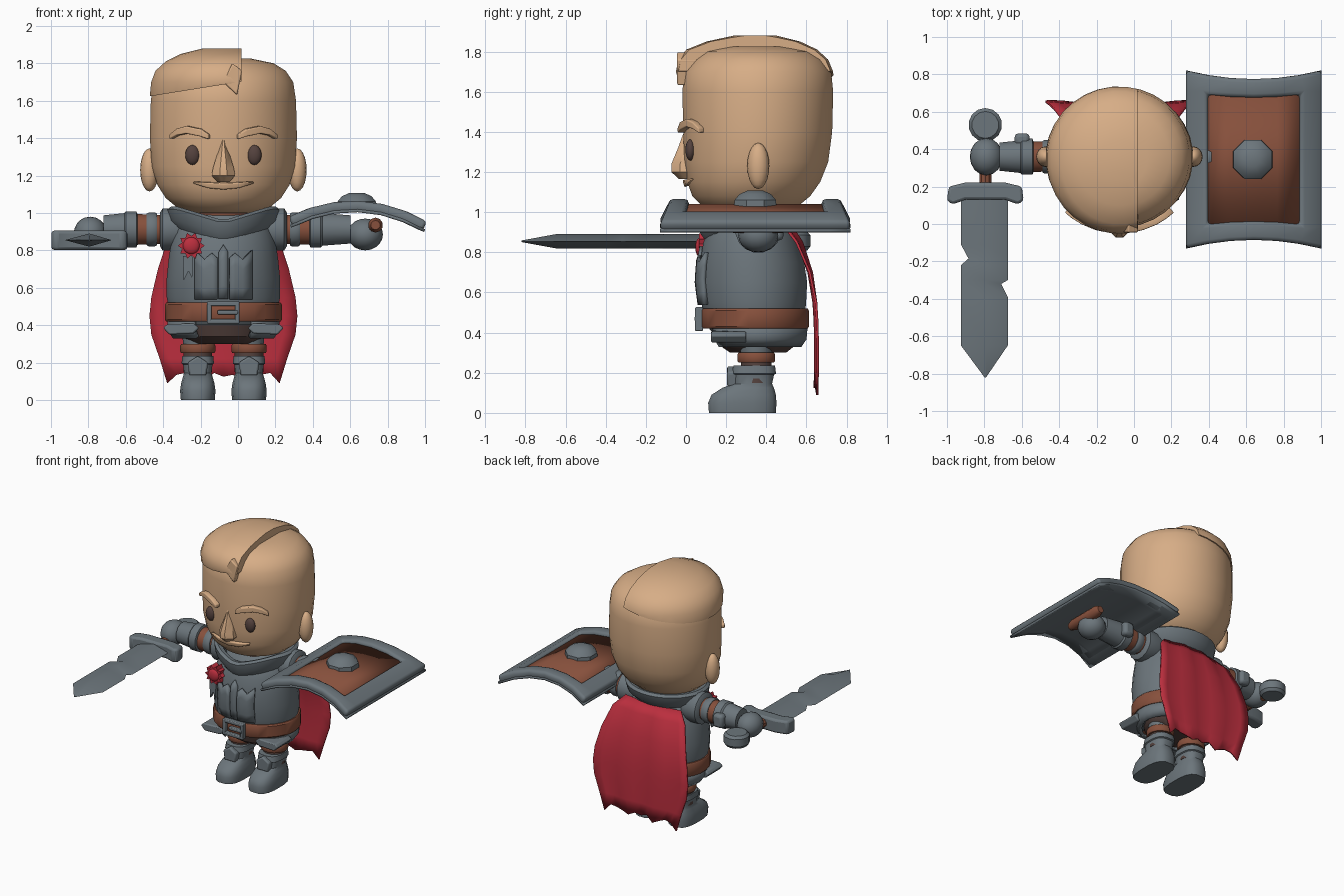
import bpy, bmesh, math
from mathutils import Vector

if "Cube" in bpy.data.objects:
    bpy.data.objects.remove(bpy.data.objects["Cube"], do_unlink=True)

CX = -0.078  # middle of the body


def material(name, rgb):
    m = bpy.data.materials.new(name)
    m.use_nodes = True
    m.diffuse_color = (*rgb, 1)
    m.node_tree.nodes["Principled BSDF"].inputs["Base Color"].default_value = (*rgb, 1)
    return m


SKIN = material("skin", (0.68, 0.42, 0.24))
STEEL = material("steel", (0.15, 0.18, 0.20))
LEATHER = material("leather", (0.24, 0.08, 0.045))
DARK = material("dark_brown", (0.09, 0.055, 0.048))
RED = material("red_cloth", (0.50, 0.028, 0.048))


def finish(name, bm, mat, bevel=0, solid=0):
    bmesh.ops.recalc_face_normals(bm, faces=bm.faces)
    for f in bm.faces:
        f.smooth = True
    for e in bm.edges:
        e.smooth = e.calc_face_angle(0) < math.radians(35)
    me = bpy.data.meshes.new(name)
    bm.to_mesh(me)
    bm.free()
    me.materials.append(mat)
    ob = bpy.data.objects.new(name, me)
    bpy.context.collection.objects.link(ob)
    if solid:
        md = ob.modifiers.new("thickness", "SOLIDIFY")
        md.thickness, md.offset = solid, 0
    if bevel:
        md = ob.modifiers.new("bevel", "BEVEL")
        md.width, md.segments = bevel, 2
        md.limit_method = "ANGLE"
        md.angle_limit = math.radians(40)
    return ob


def skin_rings(bm, rings, caps=True):
    rows = [[bm.verts.new(p) for p in r] for r in rings]
    n = len(rows[0])
    for a, b in zip(rows, rows[1:]):
        for i in range(n):
            j = (i + 1) % n
            bm.faces.new((a[i], a[j], b[j], b[i]))
    if caps:
        bm.faces.new(rows[0])
        bm.faces.new(rows[-1])


def loft_bm(rings, n=28, power=2, cx=CX):
    """Rings are (z, half width, front y, back y)."""
    bm = bmesh.new()
    out = []
    for z, rx, yf, yb in rings:
        ring = []
        for i in range(n):
            a = 2 * math.pi * (i + 0.5) / n
            c, s = (math.copysign(abs(t) ** (2 / power), t) for t in (math.cos(a), math.sin(a)))
            ring.append((cx + rx * c, (yf + yb) / 2 + (yb - yf) / 2 * s, z))
        out.append(ring)
    skin_rings(bm, out)
    return bm


def loft(name, rings, mat, n=28, power=2, cx=CX, bevel=0):
    return finish(name, loft_bm(rings, n, power, cx), mat, bevel)


def lathe(name, origin, axis, profile, mat, n=16, bevel=0):
    """Profile is (distance along axis, radius)."""
    q = Vector(axis).to_track_quat("Z", "Y")
    bm = bmesh.new()
    skin_rings(bm, [[Vector(origin) + q @ Vector((r * math.cos(a), r * math.sin(a), t))
                     for a in (2 * math.pi * (i + 0.5) / n for i in range(n))] for t, r in profile])
    return finish(name, bm, mat, bevel)


def prism(name, pts, plane, d0, d1, mat, bevel=0):
    place = {"XY": lambda p, d: (p[0], p[1], d), "XZ": lambda p, d: (p[0], d, p[1])}[plane]
    bm = bmesh.new()
    skin_rings(bm, [[place(p, d) for p in pts] for d in (d0, d1)])
    return finish(name, bm, mat, bevel)


def box(name, x, y, z, mat, bevel=0.01):
    return prism(name, [(x[0], z[0]), (x[1], z[0]), (x[1], z[1]), (x[0], z[1])], "XZ", *y, mat, bevel)


def ball(name, centre, size, mat):
    bm = bmesh.new()
    bmesh.ops.create_uvsphere(bm, u_segments=16, v_segments=10, radius=1)
    for v in bm.verts:
        v.co = Vector(centre) + Vector(a * b for a, b in zip(v.co, size))
    return finish(name, bm, mat)


def sheet(name, rows, mat, solid, bevel=0, keep=lambda i, j: True):
    bm = bmesh.new()
    g = [[bm.verts.new(p) for p in r] for r in rows]
    for i in range(len(g) - 1):
        for j in range(len(g[0]) - 1):
            if keep(i, j):
                bm.faces.new((g[i][j], g[i][j + 1], g[i + 1][j + 1], g[i + 1][j]))
    bmesh.ops.delete(bm, geom=[v for v in bm.verts if not v.link_faces], context="VERTS")
    return finish(name, bm, mat, bevel, solid)


def front_y(rings, dx, z):
    for a, b in zip(rings, rings[1:]):
        if a[0] <= z <= b[0]:
            t = (z - a[0]) / (b[0] - a[0])
            _, rx, yf, yb = (p + (q - p) * t for p, q in zip(a, b))
            return (yf + yb) / 2 - (yb - yf) / 2 * math.sqrt(max(0, 1 - (dx / rx) ** 2))
    return 0


def panel(name, rings, cols, side, off, solid, mat, bevel=0):
    """Plate lying on a lofted front; columns are (offset, low z, high z)."""
    rows = []
    for dx, z0, z1 in cols:
        zs = [z0 + (z1 - z0) * k / 4 for k in range(5)]
        rows.append([(CX + side * dx, front_y(rings, dx, z) - off, z) for z in zs])
    return sheet(name, rows, mat, solid, bevel)


# Head and swept hair
HEAD = [(1.0, .17, .14, .5), (1.03, .25, .08, .56), (1.08, .31, .03, .62), (1.15, .355, .005, .67),
        (1.25, .385, -.01, .71), (1.4, .395, -.015, .73), (1.6, .39, -.02, .735),
        (1.70, .375, -.01, .725), (1.76, .335, .04, .68), (1.80, .27, .09, .62), (1.825, .15, .2, .5)]
HAIR = [(1.58, .392, -.025, .737), (1.64, .394, -.035, .738), (1.7, .388, -.052, .735),
        (1.76, .365, -.04, .71), (1.81, .31, .0, .655), (1.85, .23, .1, .57), (1.88, .11, .24, .45)]
loft("head", HEAD, SKIN, 32)
bm = loft_bm(HAIR, 32)
for point, normal in (((.02, 0, 0), (1, 0, 0)), ((-.37, 0, 1.64), (.16, 0, -1))):
    bmesh.ops.bisect_plane(bm, geom=bm.verts[:] + bm.edges[:] + bm.faces[:], plane_co=point,
                           plane_no=normal, clear_outer=True)
    bmesh.ops.holes_fill(bm, edges=[e for e in bm.edges if e.is_boundary])
finish("swept_hair", bm, SKIN)
prism("hair_lock", [(-.08, 1.70), (-.005, 1.63), (.022, 1.76), (-.03, 1.8)], "XZ", -.045, .08, SKIN, .008)

# Face
loft("nose", [(1.165, .035, -.04, .06), (1.2, .07, -.08, .06), (1.24, .062, -.08, .06),
              (1.32, .035, -.045, .06), (1.39, .012, -.018, .06)], SKIN, 8, 1.5)
panel("lip", HEAD, [(-.155, 1.162, 1.168), (-.08, 1.138, 1.164), (0, 1.13, 1.16),
                    (.08, 1.138, 1.164), (.155, 1.162, 1.168)], 1, .005, .03, SKIN)
for side, tag in ((-1, "right"), (1, "left")):
    ball(tag + "_eye", (CX + side * .165, .022, 1.31), (.039, .025, .053), DARK)
    panel(tag + "_brow", HEAD, [(.075, 1.395, 1.42), (.12, 1.41, 1.45), (.19, 1.425, 1.465),
                                (.24, 1.415, 1.45), (.275, 1.395, 1.42)], side, .01, .05, SKIN, .008)
    ball(tag + "_ear", (CX + side * .395, .36, 1.23), (.05, .055, .115), SKIN)

# Torso, neck and collar
TORSO = [(.40, .26, .13, .56), (.45, .285, .09, .59), (.55, .305, .075, .60), (.65, .305, .062, .605),
         (.75, .295, .068, .59), (.85, .28, .085, .56), (.93, .25, .12, .53), (1.0, .18, .18, .47)]
loft("torso", TORSO, STEEL)
loft("neck", [(.9, .18, .18, .5), (1.04, .18, .16, .5)], LEATHER)
collar = loft("collar", [(.92, .25, .1, .54), (.96, .29, .07, .58), (1.02, .30, .06, .6),
                         (1.035, .28, .08, .58), (1.03, .25, .11, .55), (.97, .2, .15, .5)], STEEL, 32)
for v in collar.data.vertices:
    if v.co.y < .33:
        v.co.z -= .075 * max(0, 1 - abs(v.co.x - CX) / .25)

# Chest plates
for side, tag in ((-1, "right"), (1, "left")):
    panel(tag + "_chest_plate", TORSO, [(.032, .54, .76), (.06, .54, .785), (.1, .54, .75), (.15, .54, .8)],
          side, .008, .025, STEEL)
panel("chest_ridge", TORSO, [(-.025, .54, .79), (0, .54, .83), (.025, .54, .79)], 1, .004, .02, STEEL)

# Rosette and ribbon
star = [(-.25 + r * math.cos(a), .825 + r * math.sin(a))
        for k in range(20) for r, a in [((.072, .052)[k % 2], math.pi * k / 10)]]
prism("rosette", star, "XZ", .065, .13, RED)
ball("rosette_button", (-.25, .066, .825), (.045, .02, .045), RED)
prism("ribbon", [(-.295, .77), (-.24, .77), (-.245, .65), (-.265, .69), (-.29, .64)], "XZ", .08, .11, STEEL)

# Belt and buckle
loft("belt", [(.42, .308, .075, .608), (.43, .315, .068, .614), (.51, .315, .068, .614),
              (.52, .308, .075, .608)], LEATHER)
for k, z in enumerate((.42, .515)):
    box("buckle_bar_%d" % k, (-.165, .008), (.045, .085), (z - .012, z + .012), STEEL, .006)
for k, x in enumerate((-.153, -.004)):
    box("buckle_side_%d" % k, (x - .012, x + .012), (.045, .085), (.41, .525), STEEL, .006)
box("buckle_prong", (-.11, 0), (.042, .08), (.457, .48), STEEL, .006)

# Hips and skirt armour
loft("hips", [(.30, .17, .22, .5), (.34, .23, .16, .55), (.43, .27, .13, .57)], DARK)
bm = loft_bm([(.335, .26, .14, .565), (.37, .285, .115, .59), (.43, .29, .1, .595)])
bmesh.ops.delete(bm, geom=[f for f in bm.faces if len(f.verts) > 4 or (
    abs(f.calc_center_median().x - CX) < .13 and f.calc_center_median().y < .3)], context="FACES")
finish("skirt", bm, STEEL, solid=.025)

# Legs and boots
for side, tag in ((-1, "right"), (1, "left")):
    x = CX + side * .137
    flap = [(.13, .385), (.16, .355), (.29, .35), (.322, .385), (.3, .405), (.16, .41)]
    prism(tag + "_hip_plate", [(CX + side * d, z) for d, z in flap], "XZ", .125, .3, STEEL, .008)
    lathe(tag + "_leg", (x, .35, 0), (0, 0, 1), [(.15, .078), (.31, .078)], DARK)
    lathe(tag + "_thigh", (x, .35, 0), (0, 0, 1), [(.3, .08), (.4, .09)], STEEL)
    lathe(tag + "_knee_strap", (x, .35, 0), (0, 0, 1), [(.25, .09), (.26, .096), (.29, .096), (.3, .09)], LEATHER)
    loft(tag + "_boot", [(0, .092, .112, .45), (.05, .096, .108, .453), (.09, .09, .125, .45),
                         (.125, .08, .18, .44), (.145, .074, .235, .43), (.19, .08, .235, .44),
                         (.195, .088, .225, .45), (.235, .084, .235, .445)], STEEL, 16, 2.8, x)
    prism(tag + "_shin_guard", [(x - .045, .13), (x + .045, .13), (x + .055, .2), (x, .235), (x - .055, .2)],
          "XZ", .205, .26, STEEL, .01)

# Arms
for side, tag, reach in ((-1, "right", .64), (1, "left", .68)):
    def limb(part, profile, mat, n=16):
        lathe(tag + part, (CX, .36, .912), (side, 0, 0), profile, mat, n)
    limb("_shoulder", [(.2, .1), (.25, .115), (.325, .115), (.34, .09)], STEEL)
    limb("_sleeve", [(.3, .078), (.47, .084)], LEATHER)
    limb("_arm_ring", [(.355, .086), (.365, .092), (.4, .092), (.41, .086)], STEEL)
    limb("_bracer", [(.46, .085), (.465, .1), (.52, .1), (.53, .09), (reach, .078)], STEEL, 12)
    box(tag + "_elbow_guard", sorted((CX + side * .48, CX + side * .56)), (.42, .485), (.86, .96), STEEL, .02)
ball("right_hand", (-.79, .36, .892), (.088, .1, .088), STEEL)
ball("left_hand", (.68, .36, .885), (.095, .1, .085), STEEL)

# Sword
GRIP = (-.795, 0, .855)
lathe("sword_grip", GRIP, (0, 1, 0), [(.2, .034), (.5, .034)], LEATHER, 10)
lathe("pommel", (-.795, .53, .855), (0, 0, 1), [(-.045, .075), (-.025, .09), (.03, .09), (.048, .072)], STEEL, 14)
half = [(.0, .13), (.105, .13), (.175, .105), (.205, .125), (.195, .2), (.105, .222), (.0, .222)]
guard = [(GRIP[0] + d, y) for d, y in half[1:-1]] + [(GRIP[0] - d, y) for d, y in half[-2:0:-1]]
prism("sword_guard", guard, "XY", .803, .905, STEEL, .015)
edge = [(.14, .13, .12), (-.11, .13, .12), (-.185, .09, .12), (-.22, .13, .12), (-.3, .13, .12),
        (-.32, .13, .085), (-.39, .13, .12), (-.65, .13, .12), (-.82, .004, .004)]
bm = bmesh.new()
skin_rings(bm, [[(GRIP[0] - l, y, .855), (GRIP[0], y, .855 + h), (GRIP[0] + r, y, .855), (GRIP[0], y, .855 - h)]
                for y, l, r in edge for h in [min(.035, l)]])
finish("sword_blade", bm, STEEL)


# Curved shield
def shield_rows(drop):
    return [[(.64 + .358 * u, .345 + v * (.43 + .045 * u * u), 1.06 - drop - .095 * u * u - .012 * u)
             for u in (-1, -.68, -.35, 0, .35, .68, 1)] for v in (-1, -.77, .77, 1)]


sheet("shield_panel", shield_rows(.03), LEATHER, .02, keep=lambda i, j: i == 1 and 0 < j < 5)
sheet("shield_back", shield_rows(.048), STEEL, .016)
sheet("shield_frame", shield_rows(.025), STEEL, .06, .02, keep=lambda i, j: i != 1 or j in (0, 5))
lathe("shield_boss", (.635, .345, 0), (0, 0, 1), [(1.02, .115), (1.06, .112), (1.09, .085), (1.108, .04)], STEEL, 8)
lathe("shield_grip", (.735, 0, .935), (0, 1, 0), [(.2, .025), (.24, .04), (.48, .04), (.52, .025)], LEATHER, 10)

# Ragged cape
rows = []
for z, w, y in ((.92, .23, .53), (.85, .30, .575), (.7, .35, .622), (.55, .385, .642), (.45, .395, .648),
                (.35, .385, .65), (.22, .34, .65), (.09, .30, .648)):
    row = []
    for k in range(13):
        u = k / 6 - 1
        fold = .006 * math.cos(k * math.pi / 2) - .12 * u * u * max(0, z - .6)
        row.append((CX + w * u, y + fold, z + (.035 * (k % 4 > 0) + .01 * (k % 3) if z < .1 and abs(u) < 1 else 0)))
    rows.append(row)
sheet("cape", rows, RED, .012)
